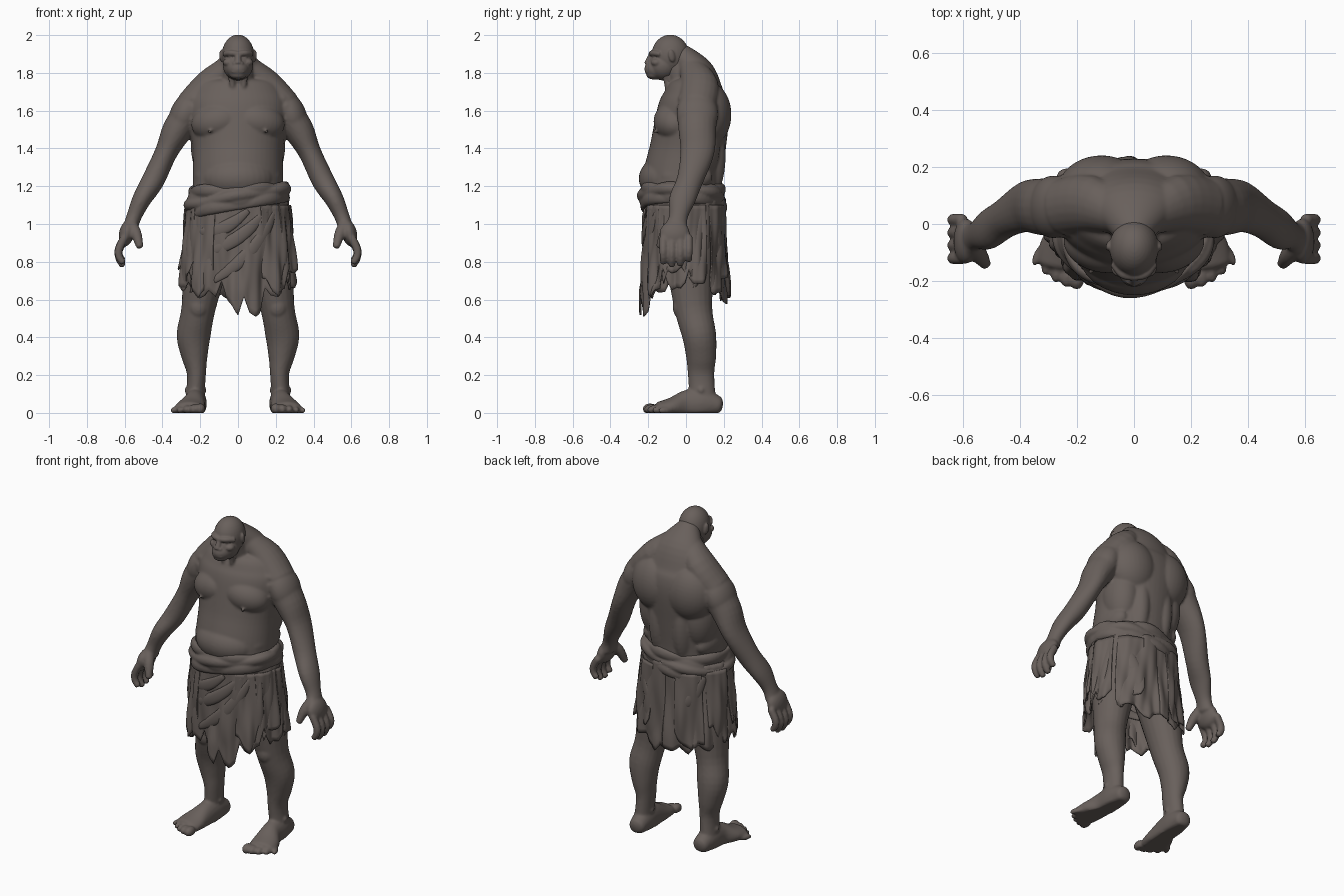
import bpy, bmesh, random
from math import sin, cos, pi, exp, floor
from mathutils import Vector, Matrix, Euler

random.seed(7)
if "Cube" in bpy.data.objects:
    bpy.data.objects.remove(bpy.data.objects["Cube"])

Y, Z = Vector((0, 1, 0)), Vector((0, 0, 1))
SIDES = (1, -1)

COLOR = (.14, .117, .106, 1)
mat = bpy.data.materials.new("brown_grey")
mat.use_nodes = True
mat.diffuse_color = COLOR
bsdf = next(node for node in mat.node_tree.nodes if node.type == 'BSDF_PRINCIPLED')
bsdf.inputs["Base Color"].default_value = COLOR
bsdf.inputs["Roughness"].default_value = .8


def ball(bm, centre, radii, side=1, turn=(0, 0, 0)):
    """Ellipsoid; side = -1 puts it on the other side."""
    matrix = (Matrix.Translation(centre) @ Euler(turn).to_matrix().to_4x4()
              @ Matrix.Diagonal((*radii, 1)))
    new = bmesh.ops.create_uvsphere(bm, u_segments=32, v_segments=20, radius=1, matrix=matrix)
    for vert in new["verts"]:
        vert.co.x *= side


def spline(before, start, end, after, t):
    """Catmull-Rom blend of one value between start and end."""
    return start + .5 * t * (end - before + t * (2 * before - 5 * start + 4 * end - after
                                                 + t * (3 * (start - end) + after - before)))


def limb(bm, stations, side=1, ref=Y, sides=20, sub=4):
    """Smooth tube with rounded ends; a station is x, y, z, radius and, if oval, depth."""
    stations = [tuple(s) if len(s) > 4 else (*s, s[-1]) for s in stations]
    padded = [stations[0], *stations, stations[-1]]
    path = [[spline(*values, k / sub) for values in zip(*padded[i:i + 4])]
            for i in range(len(stations) - 1) for k in range(sub)]
    path.append(stations[-1])
    points = [Vector(p[:3]) for p in path]
    rings = []
    for i, (*_, width, depth) in enumerate(path):
        tangent = points[min(i + 1, len(points) - 1)] - points[max(i - 1, 0)]
        rings.append((points[i], tangent.normalized(), width, depth))

    def cap(ring, way):
        point, tangent, width, depth = ring
        return [(point + tangent * way * min(width, depth) * .5 * sin(a), tangent,
                 width * cos(a), depth * cos(a)) for a in (.5, 1, 1.4)]

    rings = cap(rings[0], -1)[::-1] + rings + cap(rings[-1], 1)
    loops = []
    for point, tangent, width, depth in rings:
        across = ref.cross(tangent).normalized()
        through = tangent.cross(across)
        loop = []
        for k in range(sides):
            angle = 2 * pi * k / sides
            co = point + across * width * cos(angle) + through * depth * sin(angle)
            loop.append(bm.verts.new((co.x * side, co.y, co.z)))
        loops.append(loop)
    for low, high in zip(loops, loops[1:]):
        for k in range(sides):
            after = (k + 1) % sides
            bm.faces.new((low[k], low[after], high[after], high[k]))
    bm.faces.new(loops[0][::-1])
    bm.faces.new(loops[-1])


def finish(bm, name, voxel=None, smooth=3, thick=None):
    """Keep the mesh above the floor, then fuse solids or thicken sheets."""
    bmesh.ops.recalc_face_normals(bm, faces=bm.faces)
    for vert in bm.verts:
        vert.co.z = max(vert.co.z, 0)
    for face in bm.faces:
        face.smooth = True
    mesh = bpy.data.meshes.new(name)
    bm.to_mesh(mesh)
    bm.free()
    mesh.materials.append(mat)
    obj = bpy.data.objects.new(name, mesh)
    bpy.context.collection.objects.link(obj)
    if voxel:
        fuse = obj.modifiers.new("fuse", 'REMESH')
        fuse.mode, fuse.voxel_size, fuse.use_smooth_shade = 'VOXEL', voxel, True
        soften = obj.modifiers.new("soften", 'SMOOTH')
        soften.factor, soften.iterations = .5, smooth
    if thick:
        sheet = obj.modifiers.new("sheet", 'SOLIDIFY')
        sheet.thickness, sheet.offset = thick, 0


# Torso from hips to nape, neck and belly
bm = bmesh.new()
limb(bm, [(0, 0, 1, .24, .19), (0, -.02, 1.2, .24, .21), (0, .01, 1.4, .24, .2),
          (0, .04, 1.6, .27, .19), (0, .05, 1.7, .24, .16), (0, .05, 1.8, .16, .1),
          (0, -.03, 1.9, .07, .06)], sides=48, sub=6)
limb(bm, [(0, .01, 1.66, .13, .11), (0, -.01, 1.76, .09), (0, -.06, 1.86, .07)])
ball(bm, (0, -.09, 1.24), (.2, .16, .13))
for side in SIDES:
    # Chest and nipple
    ball(bm, (.11, -.07, 1.54), (.14, .1, .1), side, turn=(.2, .2, .2))
    ball(bm, (.15, -.167, 1.49), (.01, .01, .01), side)
    # Shoulder blade, spine muscle, flank and waist
    ball(bm, (.12, .12, 1.58), (.15, .12, .17), side, turn=(0, .1, -.1))
    ball(bm, (.08, .11, 1.36), (.07, .1, .24), side)
    ball(bm, (.15, .06, 1.42), (.1, .12, .2), side)
    ball(bm, (.18, 0, 1.25), (.06, .14, .08), side)
    # Neck slope, collarbone, throat cord and shoulder
    limb(bm, [(.04, .02, 1.84, .06), (.15, .07, 1.74, .08, .1), (.25, .06, 1.63, .08, .1)], side)
    limb(bm, [(.02, -.09, 1.67, .01), (.24, -.01, 1.66, .03)], side, ref=Z)
    limb(bm, [(.04, -.11, 1.81, .02), (.02, -.09, 1.66, .01)], side)
    ball(bm, (.28, .06, 1.58), (.08, .11, .13), side, turn=(0, -.4, 0))

    # Arm and elbow
    limb(bm, [(.24, .06, 1.62, .08, .11), (.32, .06, 1.5, .08, .1), (.38, .06, 1.38, .06, .09),
              (.45, .02, 1.23, .06, .07), (.51, -.02, 1.13, .05, .07), (.55, -.04, 1.04, .04, .05),
              (.57, -.05, .98, .04, .06)], side)
    ball(bm, (.43, .07, 1.28), (.04, .04, .05), side)
    # Palm, four fingers and thumb
    ball(bm, (.59, -.06, .95), (.04, .08, .07), side, turn=(0, -.2, 0))
    for i in range(4):
        y = -.12 + .045 * i
        length = .12 - .01 * (i - 1.3) ** 2
        limb(bm, [(.6, y, .93, .022), (.63, y, .91 - length * .4, .022),
                  (.63, y, .9 - length * .7, .02), (.61, y, .9 - length, .018)], side, sides=12)
    limb(bm, [(.57, -.07, 1, .035), (.54, -.11, .95, .03), (.52, -.14, .88, .02)], side, sides=12)

    # Leg
    limb(bm, [(.13, 0, 1, .12, .16), (.17, .02, .8, .12, .13), (.21, .04, .55, .09, .1),
              (.235, .07, .41, .09), (.23, .08, .3, .07, .08), (.22, .08, .2, .05, .07),
              (.23, .09, .05, .05, .07)], side)
    # Kneecap, calf and ankle bones
    ball(bm, (.21, -.03, .56), (.05, .04, .06), side)
    ball(bm, (.25, .08, .41), (.07, .07, .12), side)
    ball(bm, (.225, .08, .12), (.06, .03, .03), side)
    # Foot with five toes
    limb(bm, [(.22, .17, .04, .05), (.225, .09, .05, .06, .08), (.23, 0, .04, .06, .08),
              (.25, -.08, .03, .08, .05), (.26, -.14, .02, .08, .04)], side, ref=Z)
    for i in range(5):
        size = .03 - .003 * i
        ball(bm, (.2 + .034 * i, -.19 + .004 * i * (i + 1), size * .7),
             (size * .9, .04, size), side, turn=(0, 0, .1 * i))
finish(bm, "body", voxel=.0075, smooth=6)

# Skull, face, jaw and chin
bm = bmesh.new()
ball(bm, (0, -.083, 1.892), (.086, .1, .11))
ball(bm, (0, -.12, 1.84), (.08, .08, .08))
ball(bm, (0, -.15, 1.82), (.06, .07, .055))
ball(bm, (0, -.17, 1.79), (.045, .04, .025))
limb(bm, [(0, -.04, 1.86, .07), (0, 0, 1.8, .07)])
# Nose and lips
limb(bm, [(0, -.18, 1.9, .015), (0, -.207, 1.85, .018, .015)], sides=12)
for z in (1.826, 1.805):
    ball(bm, (0, -.203, z), (.036, .014, .009))
for side in SIDES:
    # Brow, eye, cheek, nostril and ear
    limb(bm, [(0, -.184, 1.9, .015), (.04, -.175, 1.905, .016), (.07, -.14, 1.9, .014)],
         side, ref=Z, sides=12)
    ball(bm, (.036, -.167, 1.884), (.015, .012, .01), side)
    ball(bm, (.05, -.155, 1.855), (.03, .03, .022), side)
    ball(bm, (.018, -.2, 1.85), (.012, .012, .01), side)
    ball(bm, (.088, -.075, 1.89), (.01, .018, .033), side, turn=(.2, 0, .3))
finish(bm, "head", voxel=.005)


def cloth(bm, start, end, top, hem, grow, columns, rows=18):
    """Hanging folded sheet with a torn hem; angle 0 is the front."""
    tears = [random.uniform(-.03, .03) + (.08 if random.random() < .1 else 0) for _ in range(60)]
    phase = [random.uniform(0, 2 * pi) for _ in range(3)]
    grid = []
    for c in range(columns + 1):
        angle = start + (end - start) * c / columns
        key = angle / (2 * pi) % 1 * len(tears)
        i, mix = floor(key) % len(tears), key % 1
        low = hem(angle) + tears[i] * (1 - mix) + tears[(i + 1) % len(tears)] * mix
        column = []
        for j in range(rows + 1):
            z = top + (low - top) * j / rows
            drop = min(max((1.14 - z) / .5, 0), 1)
            fold = (sin(8 * angle + 5 * drop + phase[0]) + .6 * sin(15 * angle - 6 * drop + phase[1])
                    + .3 * sin(29 * angle + 4 * drop + phase[2])) * .009 * (.3 + drop)
            width = (.257 + .043 * drop ** .7) * grow + fold
            depth = (.208 + .017 * drop) * grow + fold
            column.append(bm.verts.new((width * sin(angle), -.006 - depth * cos(angle), z)))
        grid.append(column)
    for left, right in zip(grid, grid[1:]):
        for j in range(rows):
            bm.faces.new((left[j], right[j], right[j + 1], left[j + 1]))


def skirt_hem(angle):
    return .6 + .08 * sin(angle) ** 2 - .075 * exp(-((angle - .15) / .33) ** 4)


# Ragged skirt, longest in front and cut up at the sides
bm = bmesh.new()
cloth(bm, -pi, pi, 1.14, skirt_hem, 1, 240)
finish(bm, "skirt", thick=.008)

# Torn strips laid over the skirt
bm = bmesh.new()
for middle in (-2.6, -1.9, -1.25, -.75, .75, 1.2, 1.8, 2.5):
    tip = middle + random.uniform(-.15, .15)
    cloth(bm, middle - .3, middle + .3, 1.1,
          lambda angle: skirt_hem(tip) - .01 + .3 * abs(angle - tip), 1.03, 28)
finish(bm, "skirt_rags", thick=.007)

# Diagonal drape folds sunk into the front of the skirt, and a pair behind
bm = bmesh.new()
for start, end, low in ((.85, -.45, .7), (.6, -.75, .84), (.2, -.85, .96),
                        (-2.2, -2.9, .88), (2.3, 2.8, .85)):
    stations = []
    for j in range(9):
        t = j / 8
        angle = start + (end - start) * t
        z = 1.07 + (low - 1.07) * t - .04 * sin(pi * t)
        swell = .006 + .008 * sin(pi * t)
        width = .35 - .08 * z
        stations.append((width * sin(angle), -.006 - .217 * cos(angle), z, swell, swell * 2.6))
    limb(bm, stations, ref=Z, sides=14, sub=2)
finish(bm, "drape_folds")

# Wrapped sash at the waist, slung lower on the right hip
bm = bmesh.new()
for middle, tilt, height, grow in ((1.135, .03, .055, 1), (1.18, .01, .03, 1),
                                   (1.095, .045, .03, 1.03), (1.14, .045, .025, 1.06)):
    stations = []
    for j in range(50):
        angle = 2 * pi * j / 48
        wobble = .004 * sin(5 * angle + middle * 90)
        stations.append(((.25 * grow + wobble) * sin(angle), -.018 - (.205 * grow + wobble) * cos(angle),
                         middle + tilt * sin(angle + .2) + wobble, .018 + wobble, height + wobble))
    limb(bm, stations, ref=Z, sides=12, sub=2)
finish(bm, "waist_sash", voxel=.007)
